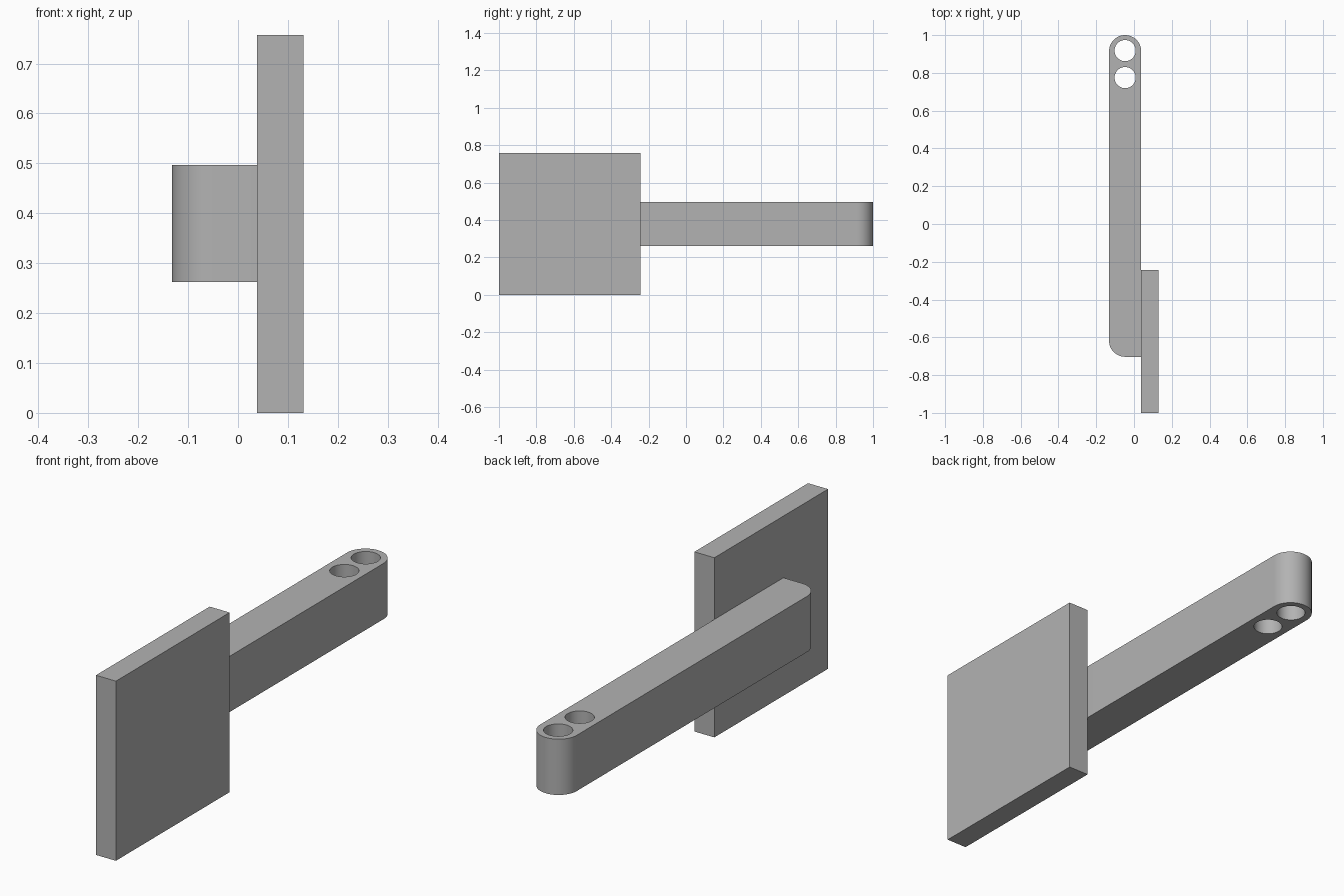
import bpy
import bmesh
from math import cos, sin, pi, radians

cube = bpy.data.objects.get("Cube")
if cube:
    bpy.data.objects.remove(cube, do_unlink=True)

grey = bpy.data.materials.new("plain grey")
grey.use_nodes = True
colour = (0.45, 0.45, 0.45, 1)
grey.diffuse_color = colour
grey.node_tree.nodes["Principled BSDF"].inputs["Base Color"].default_value = colour

# Shared dimensions
PLATE_X, PLATE_OUT = 0.038, 0.131
ARM_X = -0.132
RADIUS = (PLATE_X - ARM_X) / 2
MID_X = (PLATE_X + ARM_X) / 2
ARM_FRONT, ARM_BACK = -0.703, 1.0
ARM_LOW, ARM_HIGH = 0.262, 0.497
HOLE_RADIUS = 0.056


def arc(cx, cy, r, start, end, steps):
    angles = [radians(start + (end - start) * i / steps) for i in range(steps + 1)]
    return [(cx + r * cos(a), cy + r * sin(a)) for a in angles]


def extrude_outlines(name, outlines, low, high):
    """Extrude closed outlines upwards; outlines inside the first become holes."""
    curve = bpy.data.curves.new(name, "CURVE")
    curve.dimensions = "2D"
    curve.fill_mode = "BOTH"
    curve.extrude = (high - low) / 2
    for points in outlines:
        spline = curve.splines.new("POLY")
        spline.points.add(len(points) - 1)
        for point, (x, y) in zip(spline.points, points):
            point.co = (x, y, 0, 1)
        spline.use_cyclic_u = True
    obj = bpy.data.objects.new(name, curve)
    obj.location.z = (low + high) / 2
    bpy.context.collection.objects.link(obj)
    bpy.ops.object.select_all(action="DESELECT")
    obj.select_set(True)
    bpy.context.view_layer.objects.active = obj
    bpy.ops.object.convert(target="MESH")
    obj = bpy.context.object
    # Weld the caps to the walls
    bm = bmesh.new()
    bm.from_mesh(obj.data)
    bmesh.ops.remove_doubles(bm, verts=bm.verts, dist=0.0001)
    bmesh.ops.recalc_face_normals(bm, faces=bm.faces)
    bm.to_mesh(obj.data)
    bm.free()
    obj.data.materials.clear()
    obj.data.materials.append(grey)
    bpy.ops.object.shade_smooth_by_angle(angle=radians(30))
    return obj


# Upright square plate
extrude_outlines("plate", [[(PLATE_X, -1), (PLATE_OUT, -1),
                            (PLATE_OUT, -0.243), (PLATE_X, -0.243)]], 0, 0.757)

# Arm: round far end, one rounded near corner, square where it meets the plate
outline = [(PLATE_X, ARM_FRONT)]
outline += arc(MID_X, ARM_BACK - RADIUS, RADIUS, 0, 180, 32)
outline += arc(MID_X, ARM_FRONT + RADIUS, RADIUS, 180, 270, 16)

# Two vertical through holes near the far end
holes = [arc(MID_X, y, HOLE_RADIUS, 0, 360, 48)[:-1] for y in (0.918, 0.775)]
extrude_outlines("arm", [outline] + holes, ARM_LOW, ARM_HIGH)
